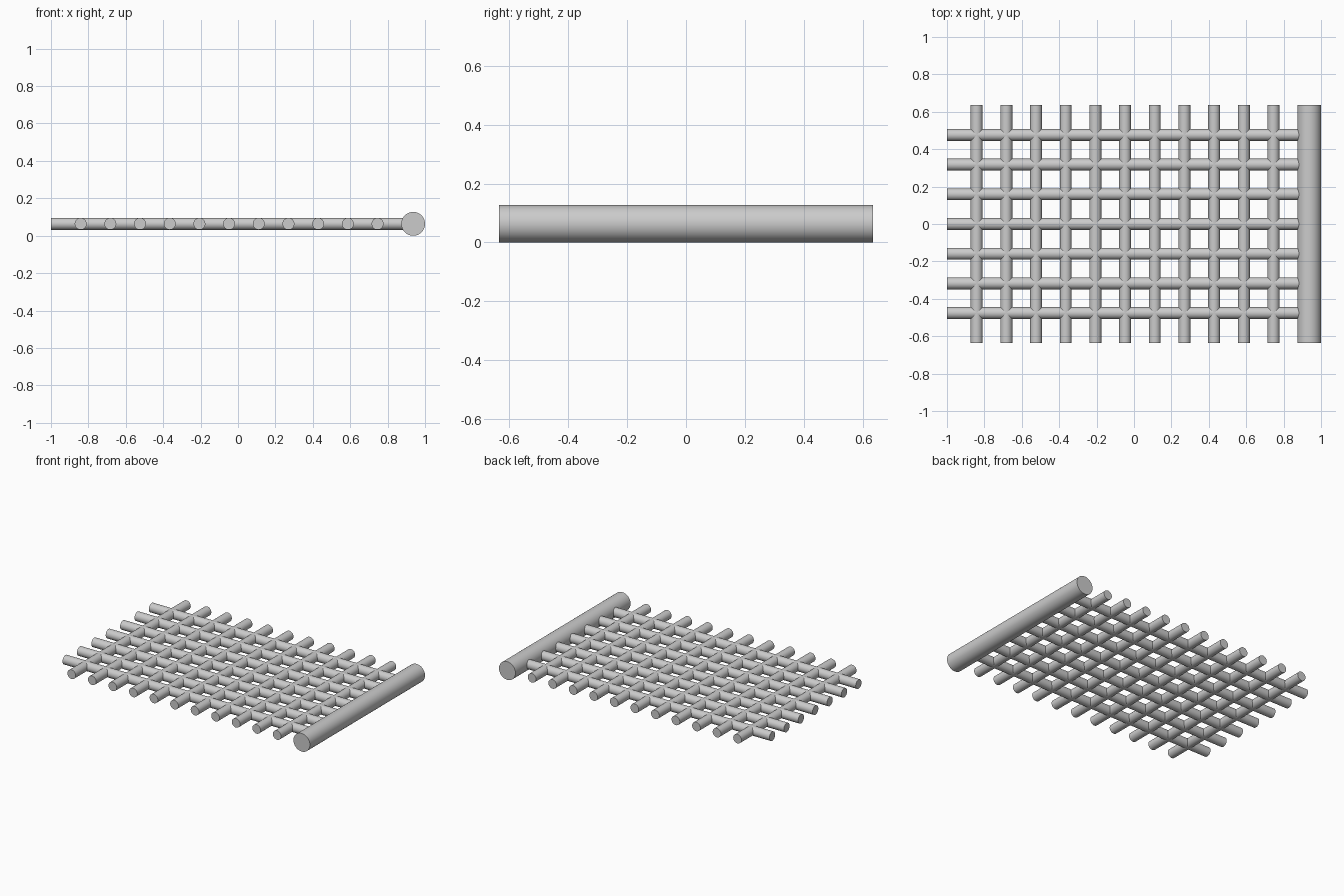
import bpy
import math

cube = bpy.data.objects.get("Cube")
if cube:
    bpy.data.objects.remove(cube, do_unlink=True)

GREY = (0.6, 0.6, 0.6, 1.0)
grey = bpy.data.materials.new("plain grey")
grey.use_nodes = True
grey.diffuse_color = GREY
grey.node_tree.nodes["Principled BSDF"].inputs["Base Color"].default_value = GREY

PITCH = 2 / 12.6            # spacing between neighbouring bars
BAR_R = 0.2 * PITCH
ROLLER_R = 0.4 * PITCH
WIDTH = 8 * PITCH
ROLLER_X = 1 - ROLLER_R


def rod(name, x, y, radius, length, along_x):
    """Smooth round rod lying flat along the x or y axis."""
    rotation = (0, math.pi / 2, 0) if along_x else (math.pi / 2, 0, 0)
    bpy.ops.mesh.primitive_cylinder_add(vertices=64, radius=radius, depth=length,
                                        location=(x, y, ROLLER_R), rotation=rotation)
    obj = bpy.context.object
    obj.name = name
    obj.data.materials.append(grey)
    bpy.ops.object.shade_smooth_by_angle(angle=math.radians(30))


# Thick end rail
rod("end_rail", ROLLER_X, 0, ROLLER_R, WIDTH, False)

# Long bars running into the end rail
for i in range(-3, 4):
    rod(f"long_bar_{i + 4}", (ROLLER_X - 1) / 2, i * PITCH, BAR_R, ROLLER_X + 1, True)

# Cross bars at the same level
for i in range(1, 12):
    rod(f"cross_bar_{i}", -1 + i * PITCH, 0, BAR_R, WIDTH, False)
